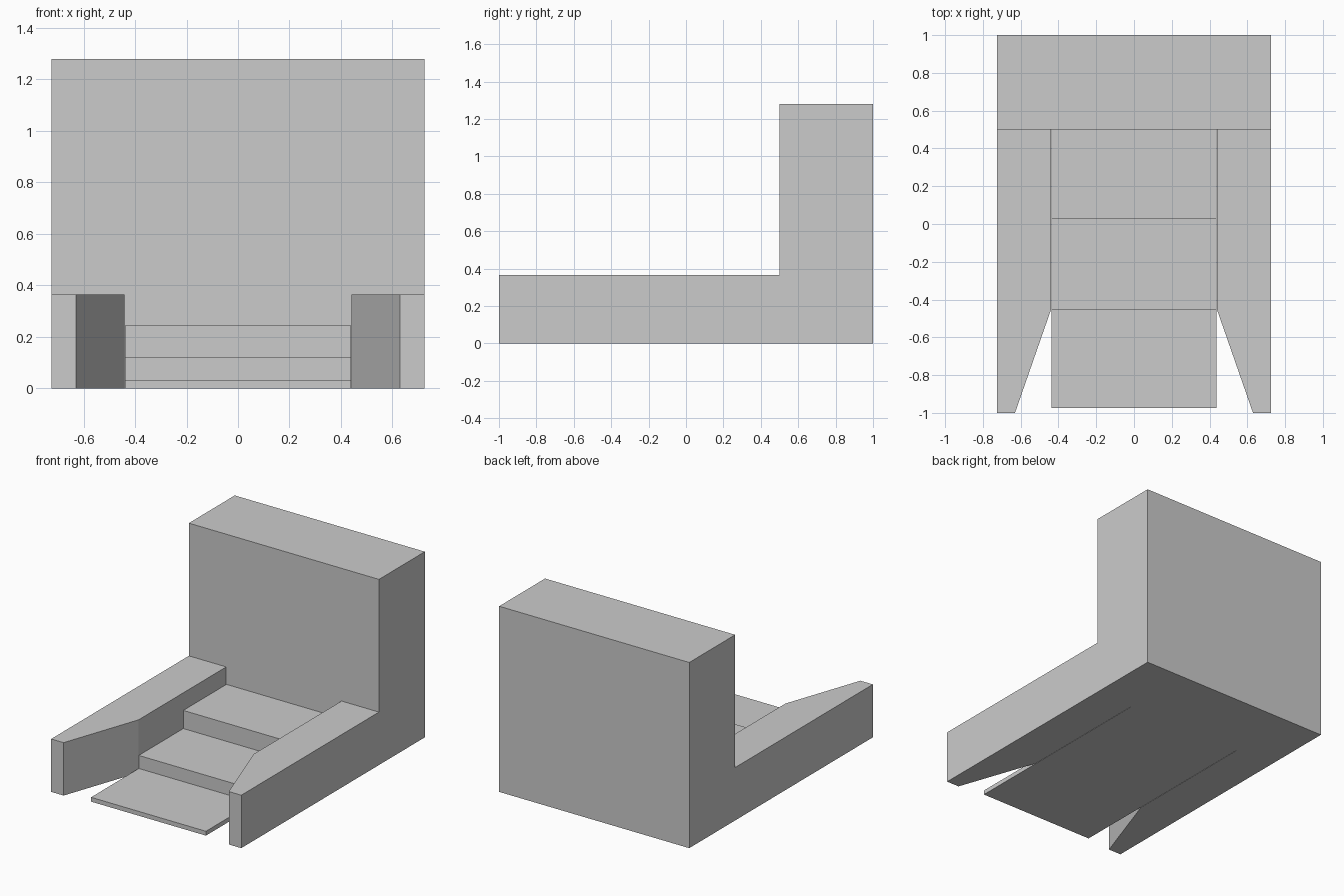
import bpy, bmesh
from mathutils import Vector

if "Cube" in bpy.data.objects:
    bpy.data.objects.remove(bpy.data.objects["Cube"])

W, IN, BACK_Y = 0.725, 0.44, 0.5
WALL_H, BACK_H = 0.365, 1.28


def finish(bm, name):
    bmesh.ops.recalc_face_normals(bm, faces=bm.faces[:])
    mesh = bpy.data.meshes.new(name)
    bm.to_mesh(mesh)
    bm.free()
    obj = bpy.data.objects.new(name, mesh)
    bpy.context.collection.objects.link(obj)
    return obj


def extrude(bm, faces, vec):
    geom = bmesh.ops.extrude_face_region(bm, geom=faces)["geom"]
    verts = [g for g in geom if isinstance(g, bmesh.types.BMVert)]
    bmesh.ops.translate(bm, verts=verts, vec=Vector(vec))
    return [g for g in geom if isinstance(g, bmesh.types.BMFace)]


# Back block and tapered side walls as one shell, from a shared footprint
bm = bmesh.new()
back = [(-W, BACK_Y), (-IN, BACK_Y), (IN, BACK_Y), (W, BACK_Y), (W, 1), (-W, 1)]
right = [(IN, BACK_Y), (IN, -0.455), (0.63, -1), (W, -1), (W, BACK_Y)]
left = [(-x, y) for x, y in reversed(right)]
for outline in (back, right, left):
    bm.faces.new([bm.verts.new((x, y, 0)) for x, y in outline])
bmesh.ops.remove_doubles(bm, verts=bm.verts[:], dist=1e-4)
tops = extrude(bm, bm.faces[:], (0, 0, WALL_H))
back_top = max(tops, key=lambda f: f.calc_center_median().y)
raised = bmesh.ops.extrude_discrete_faces(bm, faces=[back_top])["faces"]
bmesh.ops.translate(bm, verts=raised[0].verts[:], vec=(0, 0, BACK_H - WALL_H))
finish(bm, "back_and_side_walls")

# Steps between the walls, from a side profile (y, z)
profile = [(BACK_Y, 0), (BACK_Y, 0.245), (0.03, 0.245), (0.03, 0.12),
           (-0.455, 0.12), (-0.455, 0.03), (-0.975, 0.03), (-0.975, 0)]
bm = bmesh.new()
side = bm.faces.new([bm.verts.new((-0.438, y, z)) for y, z in profile])
extrude(bm, [side], (0.876, 0, 0))
finish(bm, "steps")
